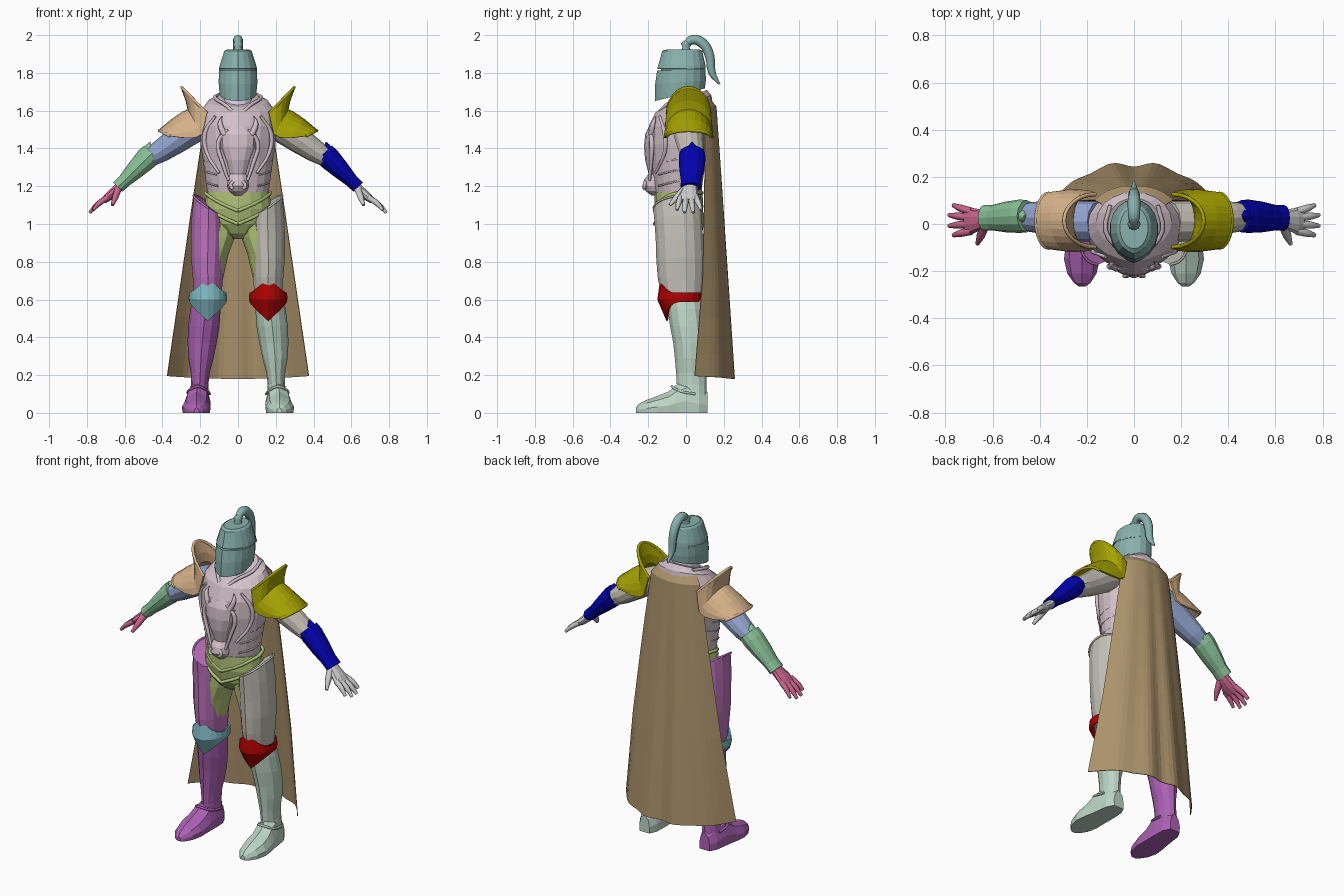
import bpy, bmesh, math
from mathutils import Vector as V


def finish(ob, color):
    if color:
        m = bpy.data.materials.new(ob.name + "_mat")
        m.diffuse_color = (*[c ** 1.6 for c in color], 1)
        ob.data.materials.append(m)
    return ob


def grid(name, rows, color, s=1, closed=True, cap=True, thick=0):
    """Skin rows of points; s=-1 mirrors across x."""
    bm = bmesh.new()
    vs = [[bm.verts.new((p[0] * s, p[1], p[2])) for p in r] for r in rows]
    n = len(rows[0])
    for r0, r1 in zip(vs, vs[1:]):
        for i in range(n if closed else n - 1):
            j = (i + 1) % n
            bm.faces.new((r0[i], r0[j], r1[j], r1[i]))
    if closed and cap:
        bm.faces.new(vs[0][::-1])
        bm.faces.new(vs[-1])
    bmesh.ops.recalc_face_normals(bm, faces=bm.faces)
    me = bpy.data.meshes.new(name)
    bm.to_mesh(me)
    bm.free()
    ob = bpy.data.objects.new(name, me)
    bpy.context.collection.objects.link(ob)
    if thick:
        mod = ob.modifiers.new("thickness", 'SOLIDIFY')
        mod.thickness, mod.offset = thick, 0
    return finish(ob, color)


def ring(c, a, b, n=14, nose=1.0):
    """Ellipse; index 0 lies at -b (the front) and can be pulled to a ridge."""
    out = []
    for i in range(n):
        t = 2 * math.pi * i / n
        out.append(V(c) + V(a) * math.sin(t) - V(b) * math.cos(t) * (nose if i == 0 else 1))
    return out


def stack(specs, n=14, nose=1.0):
    """Horizontal rings: z, cx, rx, y_front, y_back[, tilt_x, tilt_y]."""
    out = []
    for z, cx, rx, y0, y1, *t in specs:
        tx, ty = t if t else (0, 0)
        out.append(ring((cx, (y0 + y1) / 2, z), (rx, 0, tx), (0, (y1 - y0) / 2, ty), n, nose))
    return out


def tube(name, pts, r, color, s=1, sides=1, smooth=True):
    """Round tube; r is one radius or one per point."""
    rs = r if isinstance(r, (list, tuple)) else [r] * len(pts)
    cu = bpy.data.curves.new(name, 'CURVE')
    cu.dimensions = '3D'
    cu.bevel_depth, cu.bevel_resolution, cu.use_fill_caps, cu.resolution_u = 1, sides, True, 3
    sp = cu.splines.new('BEZIER' if smooth else 'POLY')
    P = sp.bezier_points if smooth else sp.points
    P.add(len(pts) - 1)
    for p, q, rad in zip(P, pts, rs):
        co = (q[0] * s, q[1], q[2])
        p.co = co if smooth else (*co, 1)
        p.radius = rad
        if smooth:
            p.handle_left_type = p.handle_right_type = 'AUTO'
    ob = bpy.data.objects.new(name, cu)
    bpy.context.collection.objects.link(ob)
    bpy.ops.object.select_all(action='DESELECT')
    ob.select_set(True)
    bpy.context.view_layer.objects.active = ob
    bpy.ops.object.convert(target='MESH')
    return finish(bpy.context.view_layer.objects.active, color)


def lerp(tab, z):
    """Interpolate a descending (z, value) table."""
    for (z0, a), (z1, b) in zip(tab, tab[1:]):
        if z >= z1:
            return a + (b - a) * (z - z0) / (z1 - z0)
    return tab[-1][1]


TEAL, PINK, LAV = (.42, .60, .58), (.76, .67, .71), (.78, .74, .86)
OLIVE, BROWN = (.60, .68, .35), (.57, .46, .30)

# Helmet with eye slit, and its plume
grid("helmet", stack([
    (1.685, 0, .098, -.16, .10, 0, .033), (1.75, 0, .104, -.158, .105, 0, .01),
    (1.812, 0, .102, -.148, .104), (1.813, 0, .101, -.128, .104),
    (1.821, 0, .101, -.128, .104), (1.822, 0, .102, -.147, .104),
    (1.84, 0, .098, -.142, .103), (1.915, 0, .074, -.122, .086),
    (1.922, 0, .066, -.112, .078)], 18, 1.04)[::-1], TEAL, cap=False)
grid("helmet_crown", stack([(1.915, 0, .07, -.116, .082), (1.924, 0, .06, -.105, .072)], 18), TEAL)
tube("plume_socket", [(0, 0, 1.915), (0, 0, 1.935), (0, 0, 1.95), (0, .005, 1.965)],
     [.03, .018, .028, .018], TEAL, sides=2, smooth=False)
tube("plume", [(0, 0, 1.95), (0, .035, 1.976), (0, .09, 1.955), (0, .125, 1.89), (0, .138, 1.80), (0, .178, 1.74)],
     [.018, .026, .027, .025, .02, .005], TEAL, sides=2)

# Torso, neck and collar
TORSO = [(1.08, 0, .15, -.15, .08), (1.2, 0, .167, -.168, .085), (1.3, 0, .18, -.182, .10),
         (1.42, 0, .198, -.195, .13), (1.52, 0, .203, -.188, .142), (1.6, 0, .197, -.155, .146, 0, .01),
         (1.65, 0, .16, -.115, .135, 0, .03), (1.67, 0, .11, -.085, .11, 0, .04)]
grid("breastplate", stack(TORSO, 20, 1.05), PINK)
grid("neck", stack([(1.55, 0, .10, -.10, .09), (1.66, 0, .075, -.08, .08), (1.78, 0, .065, -.07, .07)], 12), LAV)
for s in (1, -1):
    tube("collar_edge", [(0, -.16, 1.56), (.06, -.11, 1.625), (.12, -.03, 1.665), (.10, .08, 1.685)], .01, PINK, s)

# Animal head relief on the chest
grid("chest_relief", stack([
    (1.55, 0, .04, -.18, -.12), (1.475, 0, .098, -.216, -.12), (1.41, 0, .092, -.222, -.12),
    (1.34, 0, .066, -.217, -.12), (1.265, 0, .046, -.198, -.12), (1.235, 0, .053, -.222, -.12),
    (1.20, 0, .057, -.23, -.12), (1.175, 0, .047, -.215, -.12), (1.15, 0, .02, -.182, -.12)], 12), PINK)
for s in (1, -1):
    tube("relief_cheek", [(.055, -.19, 1.50), (.105, -.18, 1.43), (.08, -.185, 1.32), (.05, -.193, 1.23)],
         [.008, .013, .011, .008], PINK, s)
    tube("relief_rein", [(.12, -.14, 1.57), (.175, -.113, 1.48), (.165, -.113, 1.38), (.10, -.162, 1.27)],
         [.007, .013, .012, .007], PINK, s)
    tube("relief_ear", [(.07, -.185, 1.47), (.095, -.175, 1.53), (.085, -.16, 1.57)], [.018, .014, .002], PINK, s)
    tube("relief_nostril", [(.025, -.215, 1.225), (.04, -.22, 1.205), (.028, -.22, 1.185)], .01, PINK, s)
    for z, rx, yb in ((1.21, .167, .086), (1.27, .175, .096), (1.33, .183, .107)):
        yc, ry = (yb - .176) / 2, (yb + .176) / 2
        tube("side_rib", [(rx * math.sin(a), yc - ry * math.cos(a), z + .03 * (a - 1))
                          for a in (.7, 1.1, 1.5, 1.9, 2.3)], .005, PINK, s)

# Hips with a V-shaped belt
grid("hips", stack([(1.17, 0, .166, -.168, .088), (1.08, 0, .178, -.168, .09), (1.0, 0, .165, -.15, .095),
                    (.95, 0, .09, -.12, .085), (.92, 0, .03, -.08, .05)], 16), OLIVE)
for s in (1, -1):
    for dz in (.02, -.05):
        tube("belt", [(0, -.166, 1.05 + dz), (.09, -.143, 1.09 + dz), (.155, -.085, 1.13 + dz),
                      (.172, -.03, 1.145 + dz), (.12, .06, 1.145 + dz), (0, .085, 1.145 + dz)], .01, OLIVE, s)

# Cape with broad folds
wid = [(1.665, .13), (1.62, .165), (1.2, .228), (.18, .375)]
mid = [(1.665, .125), (1.62, .160), (1.4, .175), (.18, .252)]
edg = [(1.665, .08), (1.62, .10), (1.2, .10), (.7, .09), (.18, .05)]
rows = []
for z in (1.665, 1.62, 1.5, 1.3, 1.1, .9, .7, .5, .3, .18):
    t, row = (1.665 - z) / 1.485, []
    for i in range(29):
        u = i / 14 - 1
        fold = -math.cos(u * math.pi * 4) * .011 * t * (1 - .6 * abs(u))
        y = lerp(edg, z) + (lerp(mid, z) - lerp(edg, z)) * (1 - abs(u) ** 2.6) + fold
        row.append((lerp(wid, z) * u, y, z + .015 * t * u * u))
    rows.append(row)
grid("cape", rows, BROWN, closed=False, thick=.004)

# Sided parts: colours are pauldron, upper arm, forearm, hand, thigh, knee, shin
SIDES = {
    "left": (1, (.55, .53, .01), (.70, .67, .62), (.01, .01, .58), (.66, .66, .66),
             (.70, .69, .64), (.58, .01, .01), (.66, .78, .70)),
    "right": (-1, (.78, .60, .42), (.46, .54, .74), (.42, .67, .48), (.72, .28, .44),
              (.68, .34, .68), (.38, .64, .68), (.58, .27, .62))}


def limb(specs, d, n=12):
    """Rings across a sloping arm: x, y, z, half thickness, half depth."""
    d = V(d).normalized()
    up = V((-d.z, 0, d.x))
    return [ring((x, y, z), up * a, (0, b, 0), n) for x, y, z, a, b in specs]


for side, (s, c_pad, c_arm, c_fore, c_hand, c_thigh, c_knee, c_shin) in SIDES.items():
    nm = side + "_"
    # Shoulder guard: arches from the upright neck flange out to the lower rim
    arches = []
    for tx, tz, ex, ez, hw in ((.297, 1.722, .165, 1.585, .112), (.272, 1.655, .175, 1.535, .118),
                               (.262, 1.605, .19, 1.475, .122), (.295, 1.588, .225, 1.456, .126),
                               (.35, 1.55, .28, 1.455, .126), (.415, 1.495, .36, 1.465, .115)):
        arches.append([(ex + (tx - ex) * math.cos(a), .014 + hw * math.sin(a), ez + (tz - ez) * math.cos(a))
                       for a in [(i / 6 - 1) * math.pi / 2 for i in range(13)]])
    grid(nm + "shoulder_guard", arches, c_pad, s, closed=False, thick=.012)
    for k in (0, -1):
        tube(nm + "shoulder_guard_rim", arches[k], .009, c_pad, s, smooth=False)

    # Arm
    grid(nm + "upper_arm", limb([(.15, .01, 1.545, .08, .085), (.24, .012, 1.505, .08, .085),
                                 (.33, .018, 1.44, .07, .075), (.41, .028, 1.385, .06, .067),
                                 (.48, .03, 1.34, .045, .057)], (.8, 0, -.6)), c_arm, s)
    grid(nm + "forearm_guard", limb([(.455, .033, 1.375, .058, .068), (.485, .033, 1.345, .06, .071),
                                     (.545, .03, 1.285, .049, .065), (.60, .027, 1.23, .036, .054),
                                     (.637, .026, 1.195, .035, .055)], (.7, 0, -.7)), c_fore, s)
    tube(nm + "elbow_point", [(.45, .033, 1.365), (.472, .033, 1.405), (.466, .033, 1.435)], [.038, .026, .003], c_fore, s)

    # Hand
    grid(nm + "palm", limb([(.61, .026, 1.215, .025, .037), (.65, .018, 1.175, .026, .044),
                            (.685, .013, 1.145, .024, .055), (.712, .013, 1.122, .017, .054)],
                           (.72, 0, -.69), 10), c_hand, s)
    for y0, y1, l in ((-.03, -.048, .8), (0, -.008, 1), (.027, .038, 1), (.053, .08, .8)):
        tube(nm + "finger", [(.69, y0, 1.14), (.695 + .05 * l, (y0 + y1) / 2, 1.138 - .035 * l),
                             (.695 + .09 * l, y1, 1.136 - .076 * l)], [.017, .016, .009], c_hand, s)
    tube(nm + "thumb", [(.635, -.005, 1.185), (.65, -.05, 1.14), (.665, -.085, 1.10)], [.022, .018, .009], c_hand, s)

    # Leg
    grid(nm + "inner_leg", stack([(1.02, .09, .085, -.13, .07), (.93, .105, .088, -.13, .08),
                                  (.84, .135, .085, -.13, .08), (.70, .15, .068, -.12, .07),
                                  (.6, .155, .06, -.11, .07)], 12), OLIVE, s)
    top = (1.10, .157, .078, -.172, .082, .05, .015)
    grid(nm + "thigh_guard", stack([top, (1.02, .157, .09, -.165, .085, .02, 0),
                                    (.92, .158, .093, -.158, .09), (.82, .161, .089, -.155, .095),
                                    (.72, .160, .082, -.148, .092), (.60, .16, .074, -.125, .082)], 14, 1.02), c_thigh, s)
    tube(nm + "thigh_guard_rim", stack([top])[0][:8], .006, c_thigh, s)

    # Diamond knee plate wrapping to a strap behind
    plate = []
    for k in (-1, 0, 1):
        row = []
        for i in range(20):
            a = 2 * math.pi * i / 20
            front = max(0, math.cos(a))
            h = .024 + .088 * (1 - abs(math.sin(a))) if front > 0 else .024
            r = 1 - (.42 * front if k < 0 else .14 * front if k > 0 else 0)
            row.append((.16 + .097 * math.sin(a) * (r if k == 0 else .97),
                        -.032 - .115 * math.cos(a) * r, .612 - .012 * front + k * h))
        plate.append(row)
    grid(nm + "knee_guard", plate, c_knee, s, cap=False, thick=.01)

    # Shin guard and boot
    grid(nm + "shin_guard", stack([(.06, .207, .055, -.05, .11), (.15, .203, .046, -.045, .108),
                                   (.21, .20, .05, -.048, .108), (.29, .196, .067, -.055, .113),
                                   (.37, .19, .077, -.063, .115), (.46, .181, .083, -.08, .105),
                                   (.55, .172, .08, -.092, .095), (.63, .163, .07, -.10, .082)], 12, 1.05), c_shin, s)
    foot = []
    for y, cx, w, h in ((.113, .205, .035, .11), (.07, .207, .058, .14), (0, .21, .064, .175), (-.05, .214, .068, .15),
                        (-.09, .218, .072, .114), (-.15, .221, .076, .09), (-.21, .221, .062, .068),
                        (-.25, .22, .035, .047), (-.266, .219, .013, .028)):
        foot.append([(cx + w * a, y, h * b) for a, b in
                     ((-.95, 0), (-1, .35), (-.72, .75), (0, 1), (.72, .75), (1, .35), (.95, 0))])
    grid(nm + "boot", foot, c_shin, s)
    tube(nm + "ankle_rim", [(.15, .05, .10), (.162, -.03, .115), (.212, -.075, .14), (.262, -.03, .115),
                            (.262, .05, .10)], .007, c_shin, s)
